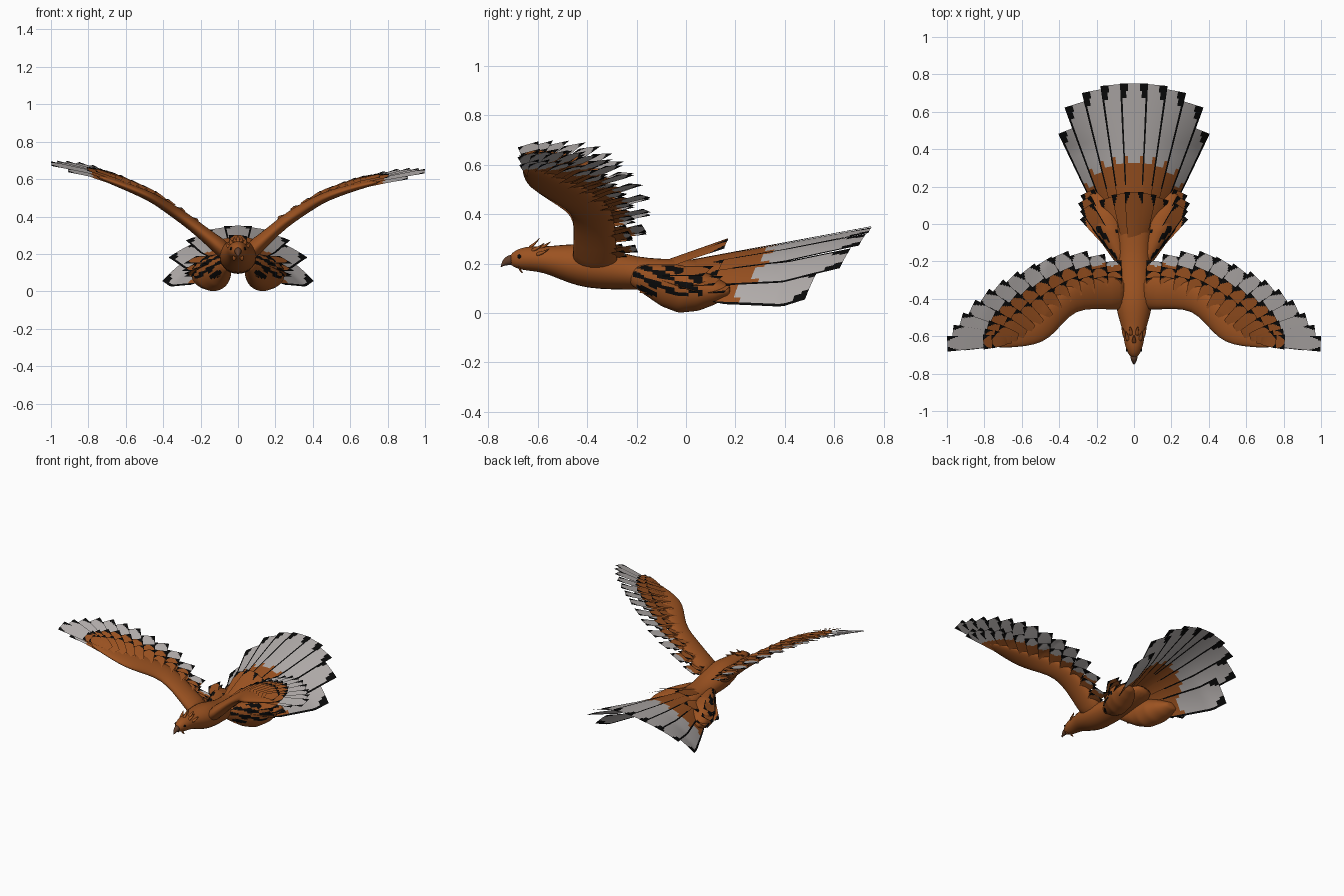
import bpy, bmesh, math
from mathutils import Vector

if "Cube" in bpy.data.objects:
    bpy.data.objects.remove(bpy.data.objects["Cube"])

def material(name, rgb):
    m = bpy.data.materials.new(name)
    m.diffuse_color = (*rgb, 1)
    m.use_nodes = True
    m.node_tree.nodes["Principled BSDF"].inputs["Base Color"].default_value = m.diffuse_color
    return m

ORANGE = material("rust orange", (0.33, 0.085, 0.015))
GREY = material("pale grey", (0.46, 0.43, 0.42))
BLACK = material("black", (0.003, 0.003, 0.003))
BEAK = material("dark horn", (0.12, 0.05, 0.025))
MATS = [ORANGE, GREY, BLACK, BEAK]

def finish(bm, name, smooth=True, sub=0):
    me = bpy.data.meshes.new(name)
    bm.to_mesh(me)
    bm.free()
    for m in MATS:
        me.materials.append(m)
    ob = bpy.data.objects.new(name, me)
    bpy.context.collection.objects.link(ob)
    for p in me.polygons:
        p.use_smooth = smooth
    if sub:
        ob.modifiers.new("smooth", 'SUBSURF').levels = sub
    return ob

def loft(name, sections, axis='y', mat=0, sides=14, rule=None):
    """Skin elliptical rings: (x, y, z, half width, half height)."""
    bm = bmesh.new()
    rings = []
    for x, y, z, a, b in sections:
        ring = []
        for k in range(sides):
            c, s = a * math.cos(math.tau * k / sides), b * math.sin(math.tau * k / sides)
            off = (c, 0, s) if axis == 'y' else (0, c, s)
            ring.append(bm.verts.new(Vector((x, y, z)) + Vector(off)))
        rings.append(ring)
    for r0, r1 in zip(rings, rings[1:]):
        for k in range(sides):
            bm.faces.new((r0[k], r0[(k + 1) % sides], r1[(k + 1) % sides], r1[k]))
    bm.faces.new(rings[0])
    bm.faces.new(rings[-1])
    bmesh.ops.recalc_face_normals(bm, faces=bm.faces)
    for f in bm.faces:
        f.material_index = rule(f) if rule else mat
    return finish(bm, name, sub=1)

def path(pts, t):
    """Point on a polyline, t from 0 to 1."""
    f = min(max(t, 0), 0.9999) * (len(pts) - 1)
    i = int(f)
    return Vector(pts[i]).lerp(Vector(pts[i + 1]), f - i)

def interp(table, x):
    for (x0, z0), (x1, z1) in zip(table, table[1:]):
        if x <= x1:
            return z0 + (z1 - z0) * (x - x0) / (x1 - x0)
    return table[-1][1]

def feather(bm, p, q, w, zfun, grey=2.0, lift=0.0, rise=0.0, tilt=0.01, root=0.5, tip=0.8, side=1.1):
    """Feather card from p to q (plan view): orange, grey end, black corners."""
    cols, rows = 14, 22
    p, q = Vector(p), Vector(q)
    d = (q - p).normalized()
    n = Vector((-d.y, d.x))
    grid = []
    for j in range(rows + 1):
        v = j / rows
        c = p.lerp(q, v)
        half = w / 2 * (root + (1 - root) * v ** 0.7)
        row = []
        for i in range(cols + 1):
            u = 2 * i / cols - 1
            a = c + n * half * u
            z = 0.5 * zfun(a.x, a.y) + 0.5 * zfun(c.x, c.y) + lift + rise * v + tilt * u
            row.append(bm.verts.new((a.x, a.y, z)))
        grid.append(row)
    for j in range(rows):
        for i in range(cols):
            f = bm.faces.new((grid[j][i], grid[j][i + 1], grid[j + 1][i + 1], grid[j + 1][i]))
            u, v = abs(2 * (i + 0.5) / cols - 1), (j + 0.5) / rows
            edge = side if v < tip else 0.92 - 0.65 * ((v - tip) / (1 - tip)) ** 1.4
            if v > 0.35 and u > edge:
                f.material_index = 2
            elif v > grey + 0.08 * u:
                f.material_index = 1

# body, neck and head
loft("body", [(0, -0.715, 0.215, 0.015, 0.02), (0, -0.69, 0.218, 0.035, 0.038), (0, -0.65, 0.22, 0.05, 0.05),
              (0, -0.60, 0.218, 0.058, 0.052), (0, -0.55, 0.212, 0.068, 0.06), (0, -0.48, 0.20, 0.092, 0.08),
              (0, -0.40, 0.19, 0.105, 0.093), (0, -0.30, 0.175, 0.10, 0.083), (0, -0.20, 0.16, 0.09, 0.068),
              (0, -0.10, 0.155, 0.09, 0.065), (0, 0.0, 0.165, 0.10, 0.055), (0, 0.12, 0.18, 0.08, 0.03)])

# hooked beak
loft("beak", [(0, -0.70, 0.215, 0.024, 0.026), (0, -0.725, 0.213, 0.018, 0.02),
              (0, -0.742, 0.203, 0.01, 0.014), (0, -0.751, 0.186, 0.003, 0.004)], mat=3, sides=10)

# eyes
for s, side in ((-1, "left"), (1, "right")):
    bm = bmesh.new()
    bmesh.ops.create_uvsphere(bm, u_segments=12, v_segments=8, radius=0.008)
    bmesh.ops.translate(bm, verts=bm.verts, vec=(s * 0.036, -0.675, 0.228))
    for f in bm.faces:
        f.material_index = 2
    finish(bm, side + "_eye")

# crest and chin tufts, thin tapered spikes
TUFTS = [(0.0, -0.64, 0.26, 0.0, -0.59, 0.305), (0.03, -0.63, 0.25, 0.045, -0.57, 0.285),
         (0.045, -0.61, 0.235, 0.065, -0.55, 0.262), (0.015, -0.60, 0.26, 0.02, -0.545, 0.29),
         (0.02, -0.68, 0.19, 0.022, -0.66, 0.162)]
for k, (x, y, z, x2, y2, z2) in enumerate(TUFTS):
    for s in ((1,) if x == 0 else (-1, 1)):
        loft("head_tuft_%d_%d" % (k, s), [(s * x, y, z, 0.014, 0.012),
             (s * (x + x2) / 2, (y + y2) / 2, (z + z2) / 2 - 0.006, 0.011, 0.007),
             (s * x2, y2, z2, 0.002, 0.002)], sides=8)

# wings
RISE = {-1: [(0, 0.17), (0.1, 0.24), (0.25, 0.37), (0.47, 0.515), (0.65, 0.585), (0.8, 0.635), (1.0, 0.675)],
        1: [(0, 0.17), (0.1, 0.24), (0.25, 0.385), (0.47, 0.515), (0.65, 0.57), (0.8, 0.60), (1.0, 0.635)]}
TIPS = [(0.12, -0.2), (0.25, -0.155), (0.4, -0.165), (0.53, -0.22), (0.66, -0.29),
        (0.77, -0.36), (0.87, -0.45), (0.955, -0.555), (0.998, -0.64)]
ROOTS = [(0.1, -0.36), (0.2, -0.37), (0.3, -0.39), (0.38, -0.44), (0.45, -0.5),
         (0.52, -0.55), (0.58, -0.59), (0.64, -0.615), (0.68, -0.625)]
ARM = [(0.03, -0.465, 0.10, 0.07), (0.12, -0.46, 0.09, 0.055), (0.22, -0.455, 0.085, 0.045), (0.31, -0.465, 0.085, 0.04),
       (0.38, -0.53, 0.095, 0.036), (0.45, -0.615, 0.11, 0.03), (0.53, -0.65, 0.09, 0.026),
       (0.64, -0.662, 0.06, 0.02), (0.76, -0.665, 0.03, 0.012)]
N = 13
for s, side in ((-1, "left"), (1, "right")):
    def wing_z(x, y):
        a = abs(x)
        return interp(RISE[s], a) + 0.12 * max(0, a - 0.5) * (y + 0.68) / 0.3
    loft(side + "_wing_arm", [(s * x, lead + a, interp(RISE[s], x) - 0.005, a, b) for x, lead, a, b in ARM], 'x')
    # (name, end fraction of feather, width, grey start shift, height)
    rows = [("flight_feathers", 1.0, 0.105, 0.0, 0.0),
            ("upper_coverts", 0.66, 0.10, None, 0.012),
            ("small_coverts", 0.42, 0.09, None, 0.022),
            ("under_coverts", 0.72, 0.10, 0.1, -0.016)]
    for name, b, w, grey, lift in rows:
        bm = bmesh.new()
        for i in range(N):
            t = i / (N - 1)
            outer = max(0, t - 0.7) / 0.3
            p, q = path(ROOTS, t), path(TIPS, t)
            end = b if b == 1 else b * (1 - 0.4 * outer * (grey is None))
            q = p.lerp(q, end)
            g = 2 if grey is None else 0.58 + 0.25 * max(0, 1 - 6 * t) - 0.28 * outer + grey
            feather(bm, (s * p.x, p.y), (s * q.x, q.y), w * (1 - 0.2 * outer), wing_z, g, lift,
                    tilt=0.008 * s, tip=0.8 if b == 1 else 0.74)
        finish(bm, side + "_" + name)

# feathered thighs, with black gaps on the outer side
THIGH = [(0.06, -0.23, 0.15, 0.02, 0.03), (0.08, -0.17, 0.135, 0.045, 0.06), (0.105, -0.1, 0.112, 0.07, 0.085),
         (0.13, -0.03, 0.098, 0.093, 0.098), (0.15, 0.05, 0.093, 0.10, 0.085), (0.17, 0.12, 0.09, 0.08, 0.055),
         (0.19, 0.18, 0.09, 0.04, 0.02)]

def thigh_rule(f):
    c = f.calc_center_median()
    streak = math.sin(c.z * 130 + c.y * 60) + 0.6 * math.sin(c.y * 40 - c.z * 50) > -0.15
    return 2 if abs(f.normal.x) > 0.4 and abs(c.x) > 0.09 and c.z > 0.07 and c.y < 0.06 and streak else 0

for s, side in ((-1, "left"), (1, "right")):
    rings = [path(THIGH, k / 24) for k in range(25)]
    loft(side + "_thigh", [(s * r[0], r[1], r[2], r[3], r[4]) for r in rings], sides=40, rule=thigh_rule)

# tail fan, arched across its width
def tail_z(x, y):
    r = min(abs(x) / max(y + 0.2, 0.05), 0.7)
    return 0.2 + 0.185 * y - 0.77 * r * r * min(1, max(0, (y + 0.2) / 0.6))

TAIL_TIPS = [(0.0, 0.75), (0.105, 0.745), (0.205, 0.715), (0.30, 0.645), (0.335, 0.51)]
bm = bmesh.new()
for i in range(-4, 5):
    x, y = TAIL_TIPS[abs(i)]
    s = 1 if i >= 0 else -1
    feather(bm, (0.022 * i, -0.1), (s * x, y), 0.15, tail_z, 0.48, 0.003 * (4 - abs(i)),
            tilt=0.004 * i, root=0.3, tip=0.84, side=0.9)
finish(bm, "tail_feathers")

# short coverts over the tail root, the middle ones raised
bm = bmesh.new()
for i in range(-4, 5):
    a = i * 0.215
    feather(bm, (0.02 * i, -0.16), (0.33 * math.sin(a), -0.16 + 0.33 * math.cos(a)), 0.1, tail_z, 2,
            0.015, 0.055 if abs(i) < 2 else 0.02, tilt=0.004)
finish(bm, "tail_coverts")

# side coverts flaring beyond the thighs
bm = bmesh.new()
for s in (-1, 1):
    for x, y, z in ((0.255, 0.09, 0.17), (0.265, 0.13, 0.13), (0.25, 0.17, 0.10)):
        feather(bm, (s * 0.08, -0.18), (s * x, y), 0.08, lambda x, y, z=z: z, 2, tilt=0.02 * s, side=0.85)
finish(bm, "thigh_coverts")
